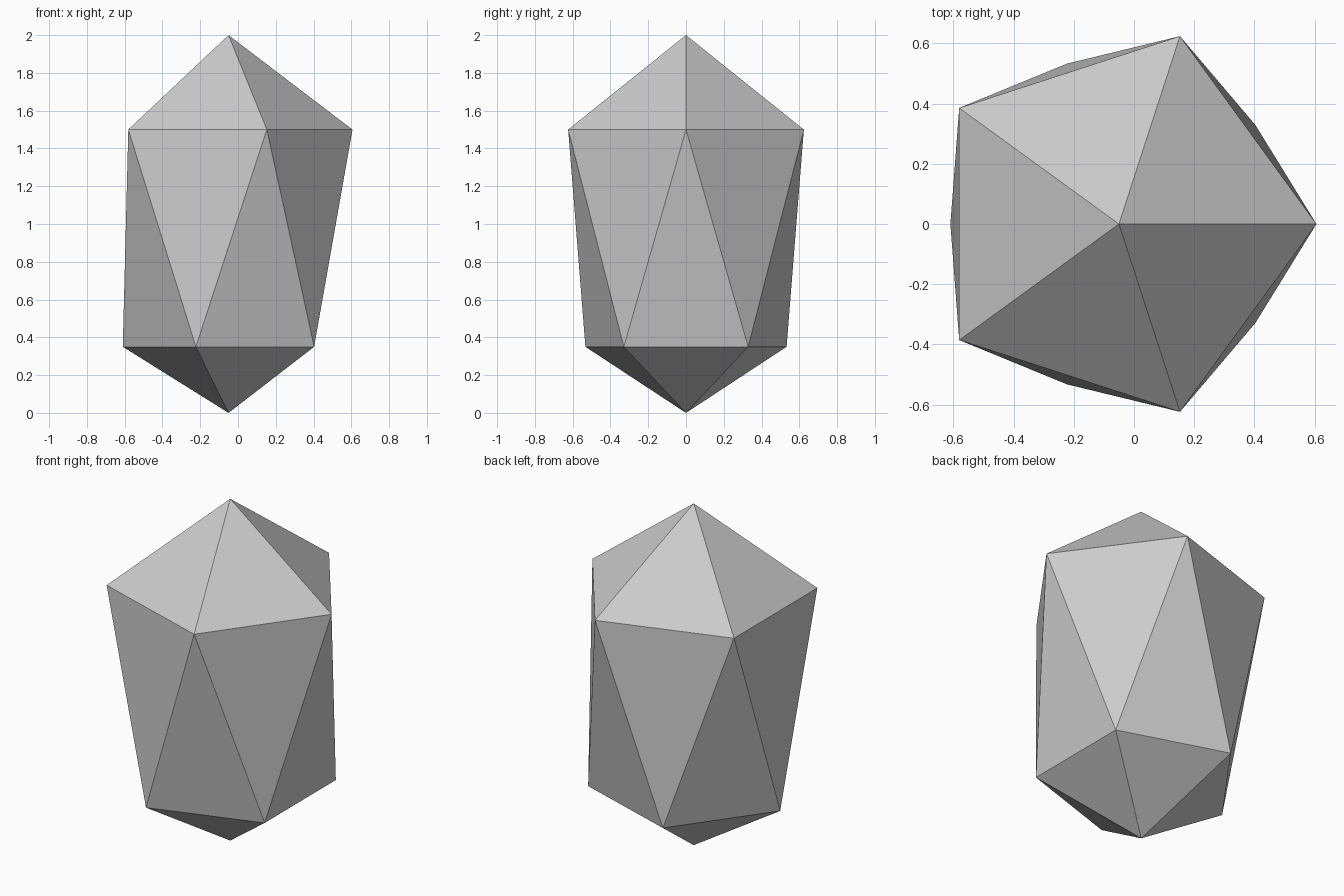
import bpy
import bmesh
from math import cos, sin, pi

cube = bpy.data.objects.get("Cube")
if cube:
    bpy.data.objects.remove(cube, do_unlink=True)

SIDES = 5
CENTRE_X = -0.05

# Plain stone colour
stone = bpy.data.materials.new("stone grey")
stone.use_nodes = True
colour = (0.6, 0.6, 0.6, 1)
stone.diffuse_color = colour
stone.node_tree.nodes["Principled BSDF"].inputs["Base Color"].default_value = colour

bm = bmesh.new()


def ring(radius, z, turn):
    """Five corner points around the vertical axis."""
    return [bm.verts.new((CENTRE_X + radius * cos(turn + 2 * pi * i / SIDES),
                          radius * sin(turn + 2 * pi * i / SIDES), z))
            for i in range(SIDES)]


# Two tips and two staggered rings
bottom = bm.verts.new((CENTRE_X, 0, 0))
top = bm.verts.new((CENTRE_X, 0, 2))
lower = ring(0.56, 0.35, pi / SIDES)
upper = ring(0.656, 1.5, 0)

# Caps and the band of alternating triangles
for i in range(SIDES):
    j = (i + 1) % SIDES
    bm.faces.new((upper[i], upper[j], top))
    bm.faces.new((lower[j], lower[i], bottom))
    bm.faces.new((lower[i], upper[j], upper[i]))
    bm.faces.new((lower[i], lower[j], upper[j]))

bmesh.ops.recalc_face_normals(bm, faces=bm.faces)
mesh = bpy.data.meshes.new("faceted_stone")
bm.to_mesh(mesh)
bm.free()
mesh.materials.append(stone)
gem = bpy.data.objects.new("faceted_stone", mesh)
bpy.context.collection.objects.link(gem)
